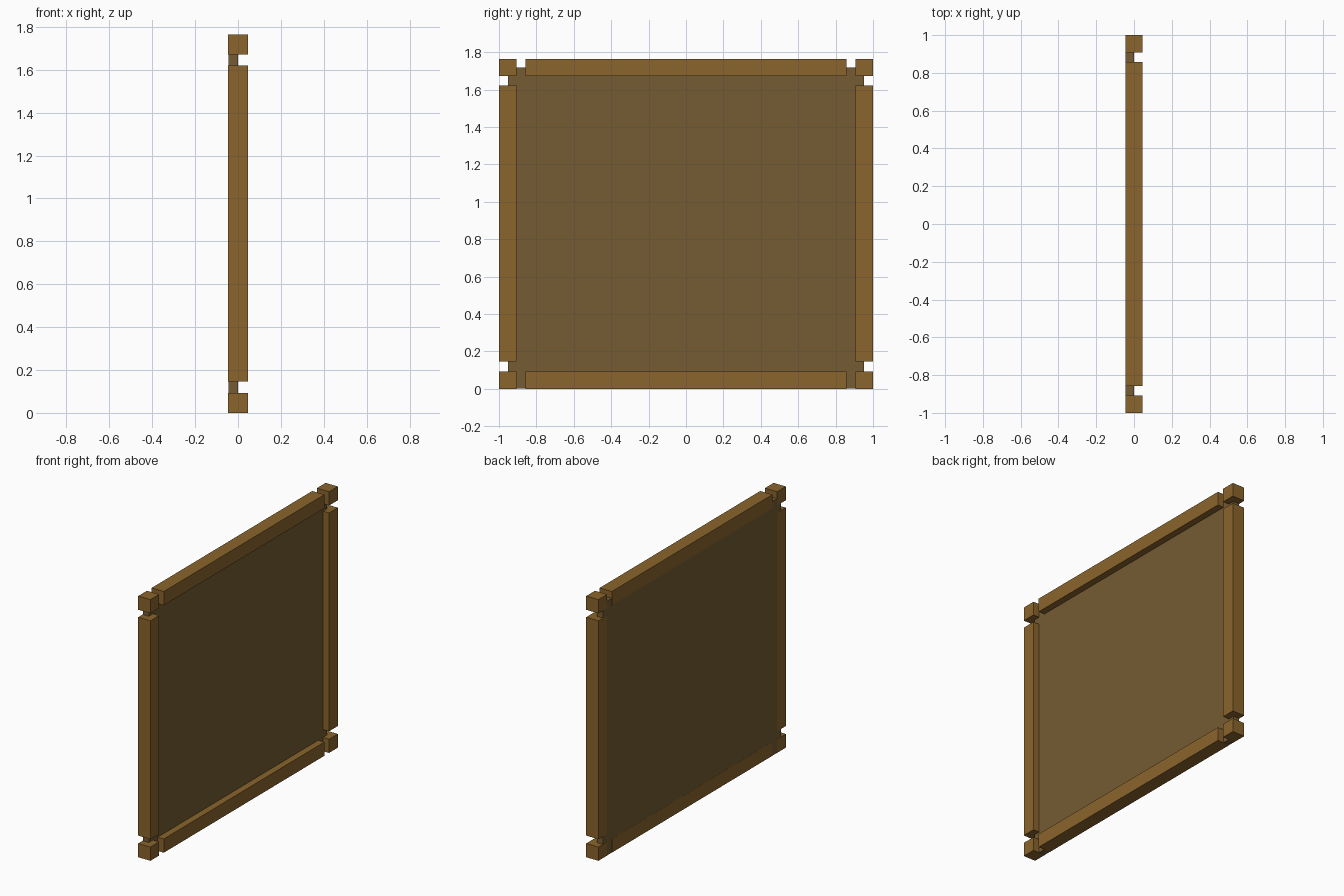
import bpy

# Remove the default cube
cube = bpy.data.objects.get("Cube")
if cube:
    bpy.data.objects.remove(cube, do_unlink=True)


def material(name, rgb):
    m = bpy.data.materials.new(name)
    m.use_nodes = True
    m.diffuse_color = (*rgb, 1)
    m.node_tree.nodes["Principled BSDF"].inputs["Base Color"].default_value = (*rgb, 1)
    return m


def box(name, lo, hi, mat):
    """Axis-aligned box between two opposite corners."""
    bpy.ops.mesh.primitive_cube_add(size=1, location=[(a + b) / 2 for a, b in zip(lo, hi)])
    ob = bpy.context.object
    ob.name = name
    ob.scale = [b - a for a, b in zip(lo, hi)]
    bpy.ops.object.transform_apply(location=False, rotation=False, scale=True)
    ob.data.materials.append(mat)
    return ob


frame_wood = material("frame wood", (0.254, 0.130, 0.026))
panel_wood = material("panel wood", (0.178, 0.107, 0.033))

H = 1.764       # overall height
W = 0.093       # width of frame members
D = 0.0455      # half depth
GAP = 0.05      # space between corner blocks and rails
INSET = W + GAP

# Recessed panel, flush with the rear of the frame
box("panel", (-D + 0.0006, -0.952, 0.0006), (0, 0.952, H - 0.047), panel_wood)

# Horizontal rails and their corner blocks
for level, z in (("bottom", 0), ("top", H - W)):
    box(level + "_rail", (-D, -1 + INSET, z), (D, 1 - INSET, z + W), frame_wood)
    for end, y in (("front", -1), ("back", 1 - W)):
        box(f"{level}_{end}_corner_block", (-D, y, z), (D, y + W, z + W), frame_wood)

# Upright stiles
for end, y in (("front", -1), ("back", 1 - W)):
    box(end + "_stile", (-D, y, INSET + 0.003), (D, y + W, H - INSET), frame_wood)
